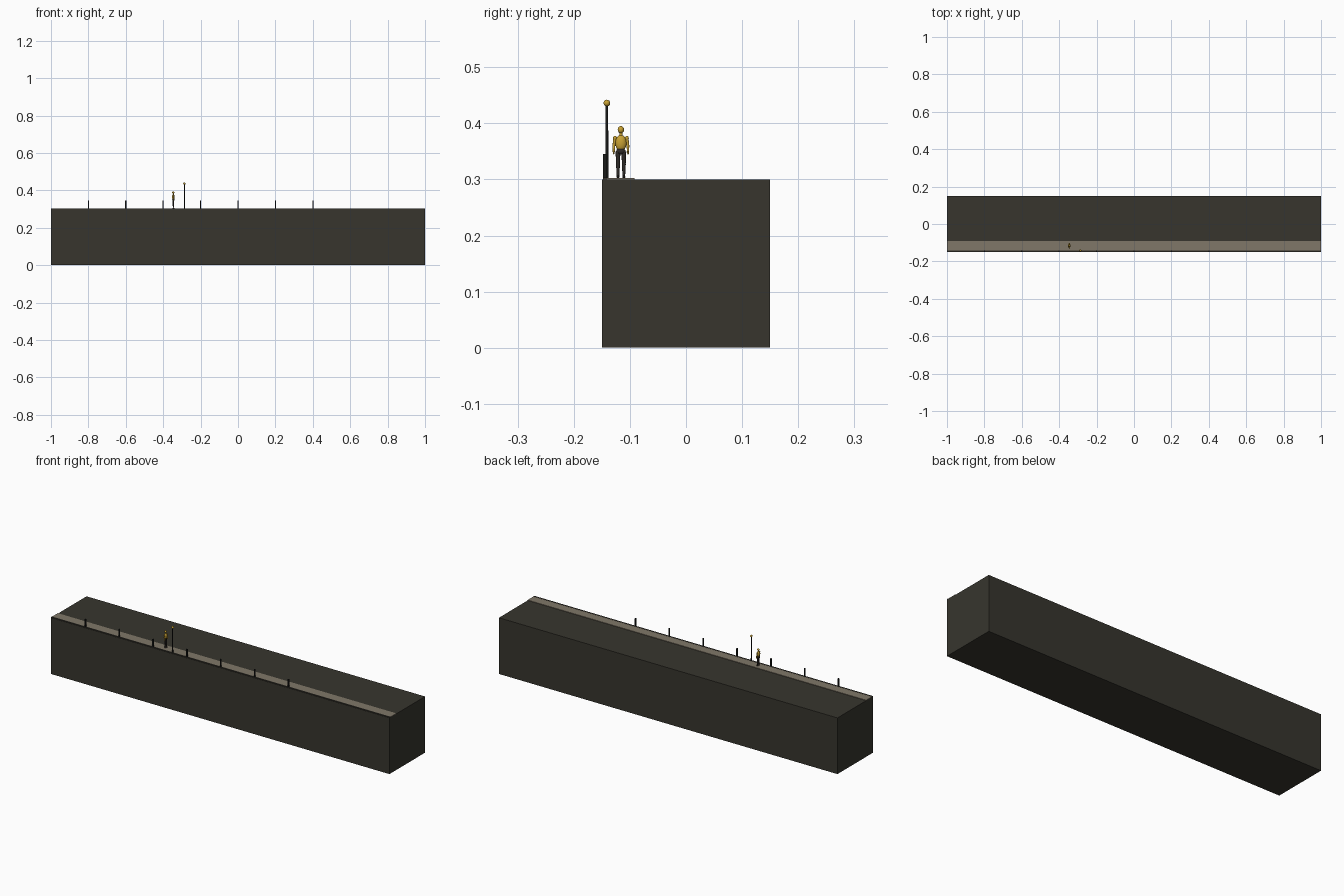
import bpy
from mathutils import Vector

if "Cube" in bpy.data.objects:
    bpy.data.objects.remove(bpy.data.objects["Cube"])


def material(name, rgb):
    m = bpy.data.materials.new(name)
    m.diffuse_color = (*rgb, 1)
    m.use_nodes = True
    m.node_tree.nodes["Principled BSDF"].inputs["Base Color"].default_value = m.diffuse_color
    return m


STONE = material("dark stone", (0.038, 0.036, 0.027))
PATH = material("pale paving", (0.215, 0.185, 0.138))
IRON = material("black iron", (0.010, 0.011, 0.010))
GOLD = material("gold", (0.58, 0.36, 0.035))
CLOTH = material("dark cloth", (0.028, 0.024, 0.021))


def finish(name, mat, smooth=False):
    ob = bpy.context.object
    ob.name = name
    ob.data.materials.append(mat)
    if smooth:
        bpy.ops.object.shade_smooth_by_angle()
    return ob


def box(name, lo, hi, mat):
    lo, hi = Vector(lo), Vector(hi)
    bpy.ops.mesh.primitive_cube_add(size=1, location=(lo + hi) / 2)
    bpy.context.object.scale = hi - lo
    return finish(name, mat)


def ball(name, loc, radii, mat):
    bpy.ops.mesh.primitive_uv_sphere_add(segments=20, ring_count=12, radius=1, location=loc)
    bpy.context.object.scale = radii
    return finish(name, mat, True)


def limb(name, a, b, r1, r2, mat):
    a, b = Vector(a), Vector(b)
    bpy.ops.mesh.primitive_cone_add(vertices=16, radius1=r1, radius2=r2,
                                    depth=(b - a).length, location=(a + b) / 2)
    bpy.context.object.rotation_euler = (b - a).to_track_quat('Z', 'Y').to_euler()
    return finish(name, mat, True)


# Embankment, paved walk and kerb
box("embankment", (-1, -0.15, 0), (1, 0.15, 0.30), STONE)
box("walkway", (-1, -0.141, 0.299), (1, -0.092, 0.3025), PATH)
box("kerb", (-1, -0.148, 0.299), (1, -0.141, 0.3035), STONE)

# Row of bollards along the edge
for i in range(7):
    x = -0.8 + 0.2 * i
    box(f"bollard_{i + 1}", (x - 0.003, -0.148, 0.30), (x + 0.003, -0.142, 0.345), IRON)

# Street lamp
LX, LY = -0.287, -0.141
limb("lamp_post", (LX, LY, 0.30), (LX, LY, 0.432), 0.0027, 0.0023, IRON)
ball("lamp_globe", (LX, LY, 0.436), (0.006, 0.006, 0.006), GOLD)

# Standing figure, facing along the walk
FX, FY = -0.346, -0.116
ball("head", (FX, FY, 0.3885), (0.006, 0.0057, 0.0065), GOLD)
limb("neck", (FX, FY, 0.376), (FX, FY, 0.385), 0.003, 0.0025, GOLD)
ball("torso", (FX, FY, 0.365), (0.007, 0.0100, 0.0145), GOLD)
ball("hips", (FX, FY, 0.350), (0.006, 0.0085, 0.006), CLOTH)
for side, s in (("left", 1), ("right", -1)):
    arm, leg = FY + s * 0.0105, FY + s * 0.0052
    ball(side + "_shoulder", (FX, arm, 0.3735), (0.0035, 0.0035, 0.004), GOLD)
    limb(side + "_upper_arm", (FX, arm, 0.374), (FX, arm + s * 0.002, 0.361), 0.003, 0.0024, GOLD)
    limb(side + "_forearm", (FX, arm + s * 0.002, 0.361), (FX + 0.002, arm + s * 0.0022, 0.349),
         0.0025, 0.0019, GOLD)
    ball(side + "_hand", (FX + 0.002, arm + s * 0.0022, 0.3475), (0.002, 0.0017, 0.003), GOLD)
    limb(side + "_thigh", (FX, leg, 0.350), (FX, leg, 0.326), 0.0044, 0.0033, CLOTH)
    limb(side + "_shin", (FX, leg, 0.327), (FX, leg, 0.304), 0.0035, 0.0022, CLOTH)
    ball(side + "_shoe", (FX + 0.002, leg, 0.3045), (0.0055, 0.0028, 0.0022), CLOTH)
